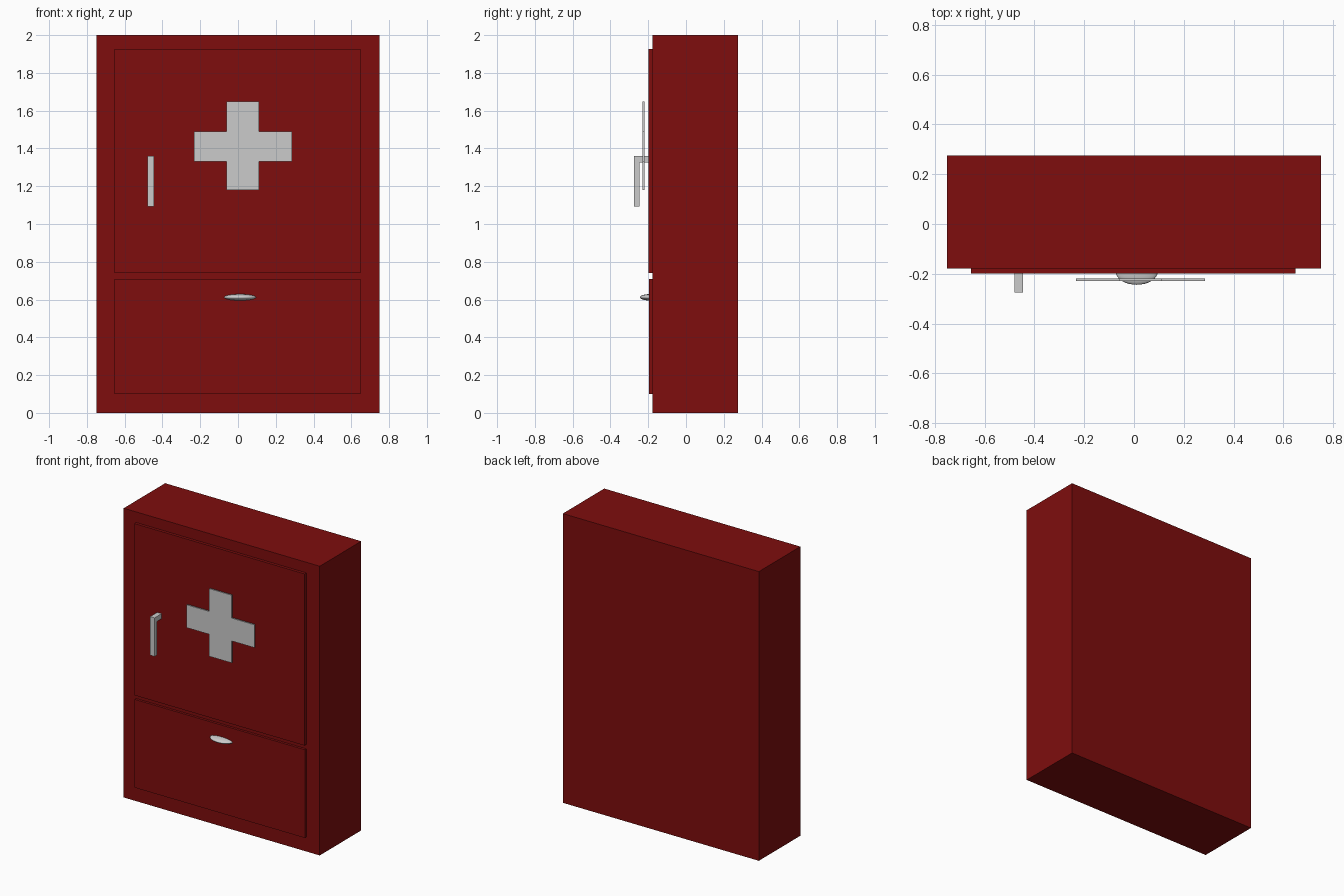
import bpy, bmesh

if "Cube" in bpy.data.objects:
    bpy.data.objects.remove(bpy.data.objects["Cube"])

red = bpy.data.materials.new("cabinet_red")
red.diffuse_color = (0.21, 0.004, 0.004, 1)
red.use_nodes = True
red.node_tree.nodes["Principled BSDF"].inputs["Base Color"].default_value = red.diffuse_color


def box(name, x, y, z, mat=None):
    """Box from (min, max) ranges on each axis."""
    bm = bmesh.new()
    bmesh.ops.create_cube(bm, size=1)
    for v in bm.verts:
        v.co = [r[0] if c < 0 else r[1] for c, r in zip(v.co, (x, y, z))]
    return finish(name, bm, mat)


def extrude_profile(name, pts, axis, lo, hi):
    """Closed 2D profile extruded along x (0) or y (1) between lo and hi."""
    bm = bmesh.new()
    place = (lambda a, b: (lo, a, b)) if axis == 0 else (lambda a, b: (a, lo, b))
    face = bm.faces.new([bm.verts.new(place(a, b)) for a, b in pts])
    out = bmesh.ops.extrude_face_region(bm, geom=[face])
    for v in out["geom"]:
        if isinstance(v, bmesh.types.BMVert):
            v.co[axis] = hi
    bmesh.ops.recalc_face_normals(bm, faces=bm.faces)
    return finish(name, bm)


def finish(name, bm, mat=None):
    mesh = bpy.data.meshes.new(name)
    bm.to_mesh(mesh)
    bm.free()
    obj = bpy.data.objects.new(name, mesh)
    bpy.context.collection.objects.link(obj)
    if mat:
        mesh.materials.append(mat)
    return obj


# Cabinet body with raised door and drawer fronts
box("cabinet_body", (-0.75, 0.75), (-0.178, 0.275), (0, 2), red)
box("door", (-0.655, 0.648), (-0.198, -0.17), (0.74, 1.927), red)
box("drawer_front", (-0.655, 0.648), (-0.195, -0.17), (0.10, 0.71), red)

# Thin cross standing just off the door
x0, x1, x2, x3 = -0.233, -0.06, 0.112, 0.285
z0, z1, z2, z3 = 1.18, 1.332, 1.49, 1.648
extrude_profile("cross_plate", [
    (x1, z0), (x2, z0), (x2, z1), (x3, z1), (x3, z2), (x2, z2),
    (x2, z3), (x1, z3), (x1, z2), (x0, z2), (x0, z1), (x1, z1)],
    1, -0.229, -0.219)

# L-shaped door handle
extrude_profile("door_handle", [
    (-0.275, 1.093), (-0.246, 1.093), (-0.246, 1.325),
    (-0.19, 1.325), (-0.19, 1.36), (-0.275, 1.36)],
    0, -0.48, -0.446)

# Flattened round drawer knob
bpy.ops.mesh.primitive_uv_sphere_add(segments=32, ring_count=16, radius=1,
                                     location=(0.011, -0.19, 0.612))
knob = bpy.context.object
knob.name = "drawer_knob"
knob.scale = (0.085, 0.054, 0.017)
bpy.ops.object.transform_apply(location=False, rotation=False, scale=True)
bpy.ops.object.shade_smooth()
